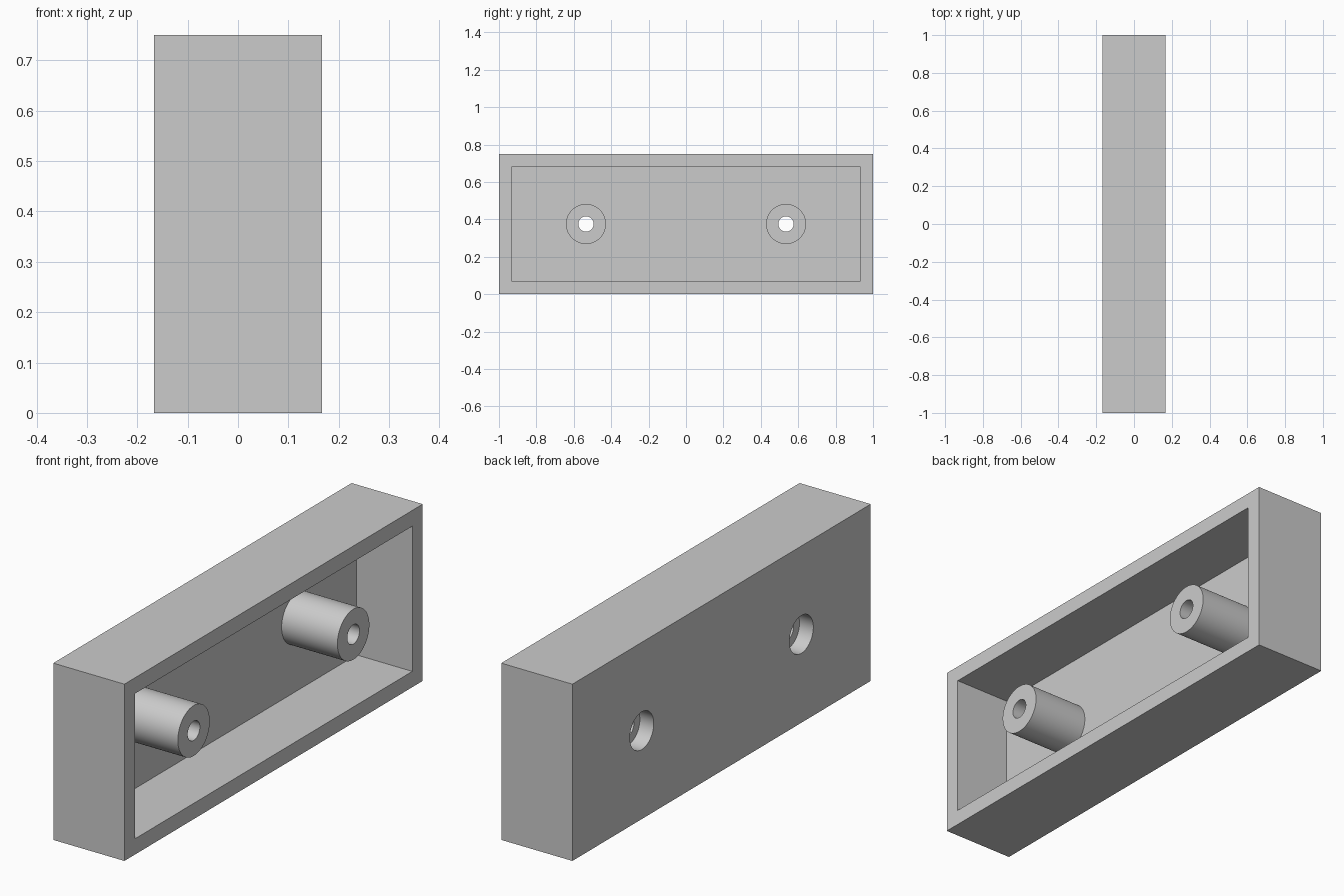
import bpy
import math

cube = bpy.data.objects.get("Cube")
if cube:
    bpy.data.objects.remove(cube, do_unlink=True)

# Overall size and details
HALF_X, HALF_Y, HEIGHT = 0.167, 1.0, 0.75
WALL, FLOOR = 0.07, 0.072
POST_Y, POST_Z = 0.535, HEIGHT / 2
POST_R, HOLE_R, BORE_R, BORE_DEPTH = 0.107, 0.041, 0.08, 0.065

grey = bpy.data.materials.new("light grey")
grey.use_nodes = True
grey.diffuse_color = (0.6, 0.6, 0.6, 1)
grey.node_tree.nodes["Principled BSDF"].inputs["Base Color"].default_value = (0.6, 0.6, 0.6, 1)


def box(name, x0, x1, half_y, z0, z1):
    bpy.ops.mesh.primitive_cube_add(size=1, location=((x0 + x1) / 2, 0, (z0 + z1) / 2))
    ob = bpy.context.object
    ob.name = name
    ob.scale = (x1 - x0, 2 * half_y, z1 - z0)
    bpy.ops.object.transform_apply(location=True, rotation=True, scale=True)
    ob.data.materials.append(grey)
    return ob


def rod(name, x0, x1, radius, y):
    bpy.ops.mesh.primitive_cylinder_add(
        vertices=64, radius=radius, depth=x1 - x0,
        location=((x0 + x1) / 2, y, POST_Z), rotation=(0, math.pi / 2, 0))
    ob = bpy.context.object
    ob.name = name
    bpy.ops.object.transform_apply(location=True, rotation=True, scale=True)
    ob.data.materials.append(grey)
    return ob


def combine(target, tool, operation):
    tool.hide_render = True
    mod = target.modifiers.new(operation.lower(), "BOOLEAN")
    mod.operation = operation
    mod.solver = "EXACT"
    mod.object = tool
    bpy.context.view_layer.objects.active = target
    bpy.ops.object.modifier_apply(modifier=mod.name)
    bpy.data.objects.remove(tool, do_unlink=True)


# Open tray: solid block with a rectangular cavity facing +x
tray = box("mounting_tray", -HALF_X, HALF_X, HALF_Y, 0, HEIGHT)
cavity = box("cavity_cutter", -HALF_X + FLOOR, HALF_X + 0.1,
             HALF_Y - WALL, WALL - 0.003, HEIGHT - WALL + 0.003)
combine(tray, cavity, "DIFFERENCE")

# Screw posts flush with the rim, each drilled through and counterbored from behind
for y in (-POST_Y, POST_Y):
    combine(tray, rod("screw_post", -HALF_X + FLOOR / 2, HALF_X, POST_R, y), "UNION")
    combine(tray, rod("hole_cutter", -HALF_X - 0.1, HALF_X + 0.1, HOLE_R, y), "DIFFERENCE")
    combine(tray, rod("bore_cutter", -HALF_X - 0.1, -HALF_X + BORE_DEPTH, BORE_R, y), "DIFFERENCE")

# Smooth round walls, crisp edges
bpy.ops.object.select_all(action="DESELECT")
tray.select_set(True)
bpy.context.view_layer.objects.active = tray
bpy.ops.object.shade_smooth_by_angle(angle=math.radians(30))
